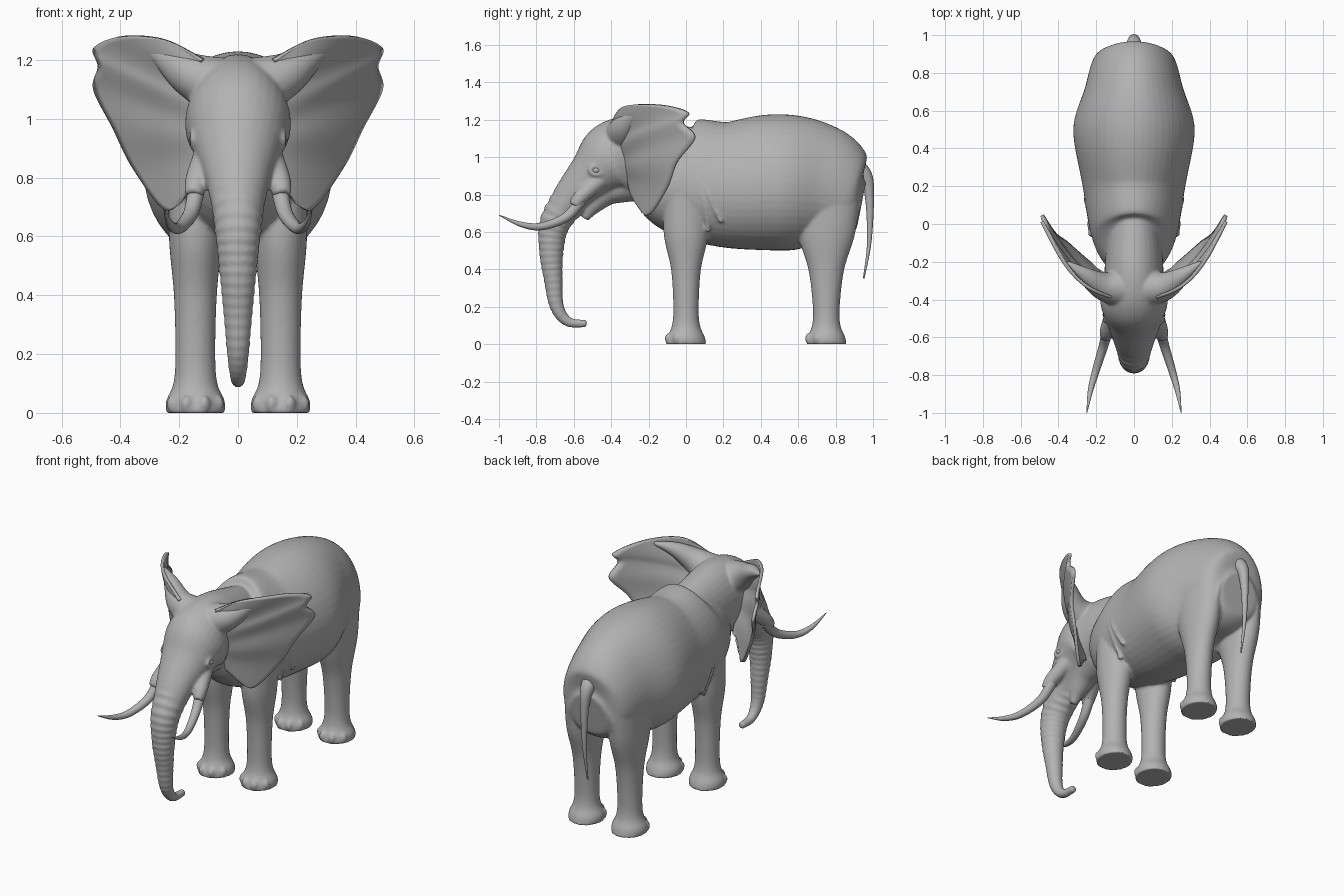
import bpy, bmesh, math
from mathutils import Vector, Matrix

cube = bpy.data.objects.get("Cube")
if cube:
    bpy.data.objects.remove(cube, do_unlink=True)

GREY = (0.45, 0.45, 0.45, 1)
skin = bpy.data.materials.new("grey skin")
skin.use_nodes = True
skin.diffuse_color = GREY
skin.node_tree.nodes["Principled BSDF"].inputs["Base Color"].default_value = GREY


def spline(points, steps):
    """Smooth curve through points of any dimension."""
    padded = [points[0], *points, points[-1]]
    curve = []
    for before, start, end, after in zip(padded, padded[1:], padded[2:], padded[3:]):
        start, end = Vector(start), Vector(end)
        leave, arrive = (end - Vector(before)) / 2, (Vector(after) - start) / 2
        for step in range(steps):
            t = step / steps
            ease = t * t * (3 - 2 * t)
            curve.append(start.lerp(end, ease) + leave * t * (1 - t) ** 2 - arrive * t * t * (1 - t))
    return curve + [Vector(points[-1])]


def loft(bm, stations, side=1, steps=8, sides=32, ridge=0, waves=0, pear=0):
    """Closed tube through stations (x, y, z, width radius, depth radius)."""
    rows = spline(stations, steps)
    centres = [Vector((row[0] * side, row[1], row[2])) for row in rows]
    last = len(rows) - 1
    rings = []
    for i, (row, centre) in enumerate(zip(rows, centres)):
        along = (centres[min(i + 1, last)] - centres[max(i - 1, 0)]).normalized()
        across = Vector((1, 0, 0))
        across = (across - along * across.dot(along)).normalized()
        swell = 1 + ridge * math.sin(math.tau * waves * i / last)
        wide = across * row[3] * swell
        deep = along.cross(across) * row[4] * swell
        angles = [math.tau * k / sides for k in range(sides)]
        rings.append([bm.verts.new(centre + wide * math.cos(a) * (1 + pear * math.sin(a)) + deep * math.sin(a))
                      for a in angles])
    for ring, following in zip(rings, rings[1:]):
        for k in range(sides):
            bm.faces.new((ring[k - 1], ring[k], following[k], following[k - 1]))
    bm.faces.new(rings[0])
    bm.faces.new(rings[-1])


def tube(bm, path, start, end, power=1, **options):
    """Tube along a path whose radius tapers from start to end."""
    stations = []
    for i, point in enumerate(path):
        radius = end + (start - end) * (1 - i / (len(path) - 1)) ** power
        stations.append((*point, radius, radius))
    loft(bm, stations, **options)


def ball(bm, centre, size):
    matrix = Matrix.Translation(centre) @ Matrix.Diagonal((*size, 1))
    bmesh.ops.create_uvsphere(bm, u_segments=16, v_segments=10, radius=1, matrix=matrix)


def leg(bm, side, y, bulk):
    """Pillar leg with a flared foot; bulk deepens the thigh."""
    shape = [(0.85, 0.09, 0.11), (0.6, 0.09, 0.12), (0.4, 0.073, 0.08), (0.2, 0.068, 0.068),
             (0.1, 0.075, 0.075), (0.04, 0.1, 0.1), (0, 0.1, 0.11)]
    loft(bm, [(0.145, y, z, wide, deep + bulk * z * z) for z, wide, deep in shape], side)
    for toe in range(4):
        angle = (toe - 1.5) * 0.7
        ball(bm, (side * 0.145 + 0.09 * math.sin(angle), y - 0.1 * math.cos(angle), 0.03),
             (0.02, 0.02, 0.03))


def finish(bm, name):
    bmesh.ops.recalc_face_normals(bm, faces=bm.faces)
    mesh = bpy.data.meshes.new(name)
    bm.to_mesh(mesh)
    bm.free()
    mesh.materials.append(skin)
    part = bpy.data.objects.new(name, mesh)
    bpy.context.collection.objects.link(part)
    bpy.ops.object.select_all(action='DESELECT')
    part.select_set(True)
    bpy.context.view_layer.objects.active = part
    bpy.ops.object.shade_smooth_by_angle(angle=math.radians(60))
    return part


# Torso: y, underside, back line, half width
bm = bmesh.new()
torso = [(-0.18, 0.85, 1.16, 0.13), (-0.06, 0.62, 1.22, 0.22), (0.2, 0.52, 1.19, 0.27),
         (0.5, 0.5, 1.23, 0.32), (0.72, 0.51, 1.17, 0.26), (0.88, 0.54, 1, 0.21),
         (0.94, 0.64, 0.87, 0.12)]
loft(bm, [(0, y, (low + high) / 2, wide, (high - low) / 2) for y, low, high, wide in torso],
     sides=48, pear=0.1)

# Neck and head: y, z, half width, half height
head = [(0.1, 0.98, 0.12, 0.16), (-0.15, 0.99, 0.15, 0.21), (-0.3, 1, 0.16, 0.22), (-0.4, 0.98, 0.18, 0.2),
        (-0.5, 0.9, 0.15, 0.14), (-0.61, 0.79, 0.11, 0.1), (-0.7, 0.66, 0.08, 0.075)]
loft(bm, [(0, *station) for station in head])

# Jaw and ringed trunk
tube(bm, [(0, -0.3, 0.87), (0, -0.42, 0.82), (0, -0.5, 0.74), (0, -0.54, 0.67)], 0.11, 0.02)
trunk = [(-0.6, 0.8), (-0.7, 0.65), (-0.72, 0.5), (-0.71, 0.35), (-0.69, 0.2), (-0.63, 0.12), (-0.53, 0.11)]
tube(bm, [(0, *point) for point in trunk], 0.1, 0.02, power=1.4, steps=24, ridge=0.04, waves=26)

for side in (1, -1):
    leg(bm, side, 0, 0)
    leg(bm, side, 0.75, 0.1)
    # Skin folds behind the shoulder and beside the tail
    tube(bm, [(0.21, 0.06, 0.96), (0.25, 0.12, 0.8), (0.24, 0.19, 0.65)], 0.02, 0.01, side=side)
    tube(bm, [(0.23, 0.06, 0.88), (0.24, 0.1, 0.75), (0.2, 0.12, 0.6)], 0.02, 0.01, side=side)
    tube(bm, [(0.05, 0.92, 0.9), (0.14, 0.92, 0.75), (0.14, 0.88, 0.55)], 0.02, 0.01, side=side)
    # Thick upper root of the ear, blending into the crown
    tube(bm, [(0.04, -0.34, 1.1), (0.16, -0.33, 1.15), (0.26, -0.27, 1.22), (0.36, -0.2, 1.26)],
         0.11, 0.01, side=side)
    # Tusk socket, brow and eyelids
    tube(bm, [(0.1, -0.46, 0.88), (0.14, -0.56, 0.79), (0.15, -0.6, 0.74)], 0.05, 0.03, side=side)
    tube(bm, [(0.13, -0.4, 1.06), (0.14, -0.47, 0.99), (0.12, -0.53, 0.95)], 0.02, 0.02, side=side)
    for k in range(12):
        angle = math.tau * k / 12
        ball(bm, (side * 0.155, 0.034 * math.cos(angle) - 0.48, 0.024 * math.sin(angle) + 0.93), [0.011] * 3)
body = finish(bm, "body")
fuse = body.modifiers.new("fuse", 'REMESH')
fuse.mode = 'VOXEL'
fuse.voxel_size = 0.008
fuse.use_smooth_shade = True
soften = body.modifiers.new("soften", 'SMOOTH')
soften.iterations = 6

# Outlines as seen from the front, and the tusk path
rim = spline([(0.12, 1.2), (0.25, 1.27), (0.4, 1.28), (0.485, 1.24), (0.47, 1.18), (0.485, 1.1),
              (0.42, 0.97), (0.35, 0.83), (0.24, 0.69), (0.17, 0.77)], 8)
tusk = [(0.14, -0.56, 0.77), (0.16, -0.64, 0.68), (0.2, -0.77, 0.63), (0.23, -0.88, 0.64), (0.25, -1, 0.69)]

for side, word in ((1, "left"), (-1, "right")):
    # Ear: a rippled sheet from a straight root to the rim, sweeping backward
    bm = bmesh.new()
    rows = []
    for i, edge in enumerate(rim):
        along = i / (len(rim) - 1)
        root = Vector((0.12, 1.2 - 0.4 * along))
        row = []
        for k in range(16):
            out = k / 15
            x, z = root.lerp(edge, out)
            reach = x - 0.13
            sweep = 0.35 * reach + 2.2 * reach ** 2 + (1.25 - z) / 4 - 0.4
            ripple = 0.014 * math.sin(along * 26) * out * (1 - out / 2)
            row.append(bm.verts.new((side * x, sweep + ripple, z)))
        rows.append(row)
    for row, following in zip(rows, rows[1:]):
        for k in range(1, len(row)):
            bm.faces.new((row[k - 1], row[k], following[k], following[k - 1]))
    ear = finish(bm, word + "_ear")
    thickness = ear.modifiers.new("thickness", 'SOLIDIFY')
    thickness.thickness = 0.018
    thickness.offset = 0

    bm = bmesh.new()
    tube(bm, tusk, 0.03, 0.002, power=0.6, side=side, sides=20)
    finish(bm, word + "_tusk")

    bm = bmesh.new()
    ball(bm, (side * 0.15, -0.48, 0.93), (0.016, 0.022, 0.017))
    finish(bm, word + "_eye")

# Tail
bm = bmesh.new()
tube(bm, [(0, 0.86, 0.97), (0, 0.95, 0.91), (0, 0.98, 0.8), (0, 0.98, 0.55), (0, 0.95, 0.35)],
     0.06, 0.004, power=1.4, sides=16)
finish(bm, "tail")
